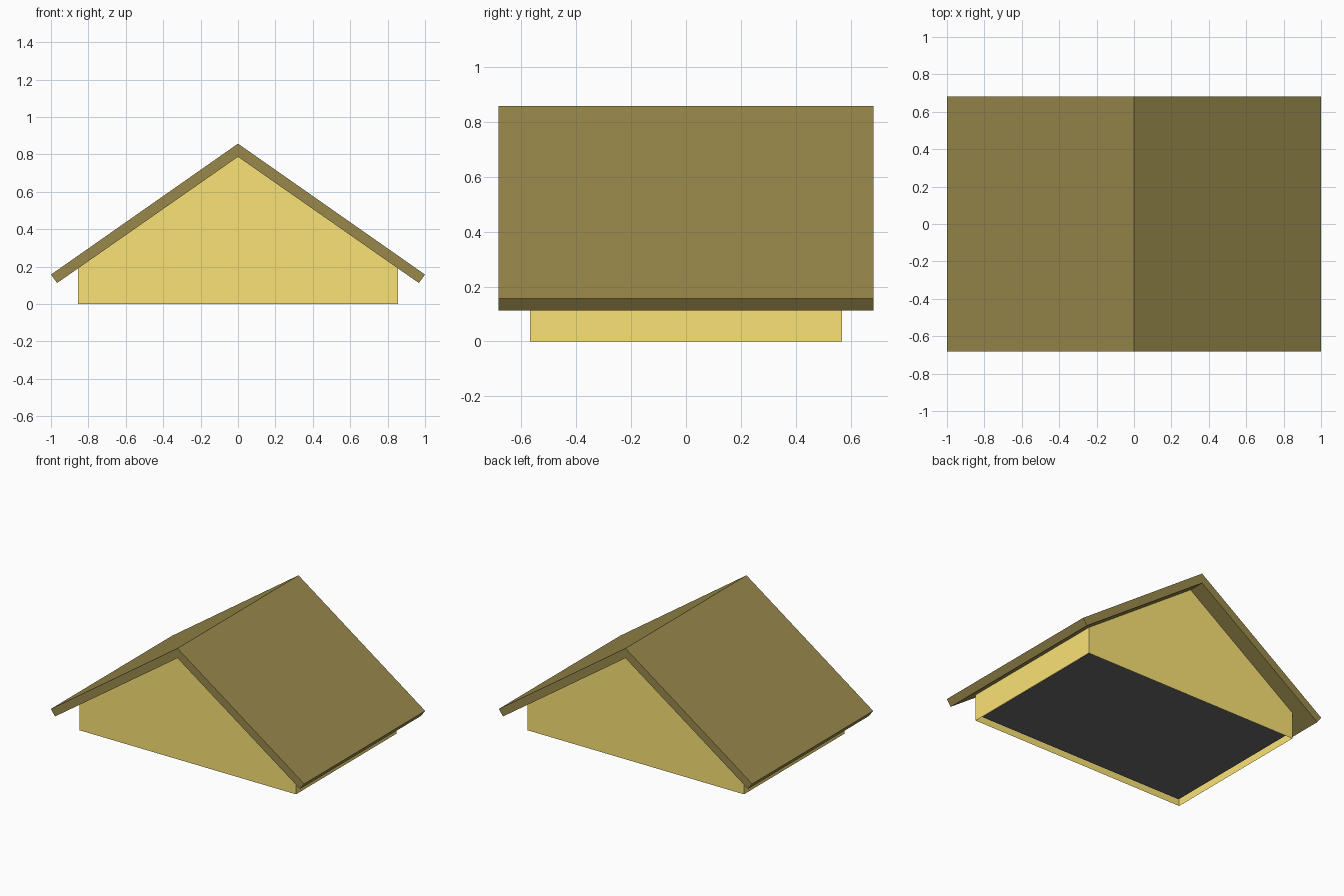
import bpy, bmesh

if "Cube" in bpy.data.objects:
    bpy.data.objects.remove(bpy.data.objects["Cube"])


def material(name, rgb):
    m = bpy.data.materials.new(name)
    m.diffuse_color = (*rgb, 1)
    m.use_nodes = True
    m.node_tree.nodes["Principled BSDF"].inputs["Base Color"].default_value = m.diffuse_color
    return m


def prism(name, profile, depth, mat):
    """Extrude an x-z profile symmetrically along y."""
    bm = bmesh.new()
    face = bm.faces.new([bm.verts.new((x, -depth, z)) for x, z in profile])
    ext = bmesh.ops.extrude_face_region(bm, geom=[face])["geom"]
    verts = [v for v in ext if isinstance(v, bmesh.types.BMVert)]
    bmesh.ops.translate(bm, verts=verts, vec=(0, 2 * depth, 0))
    bmesh.ops.recalc_face_normals(bm, faces=bm.faces)
    me = bpy.data.meshes.new(name)
    bm.to_mesh(me)
    bm.free()
    ob = bpy.data.objects.new(name, me)
    bpy.context.collection.objects.link(ob)
    me.materials.append(mat)
    return ob


yellow = material("wall_yellow", (0.95, 0.76, 0.18))
olive = material("roof_olive", (0.32, 0.25, 0.07))
dark = material("floor_dark", (0.15, 0.15, 0.15))

# Gable walls: pentagonal body open below, so only the roof and floor close it
half = [(0.855, 0), (0.855, 0.195)]
walls = prism("gable_walls", half + [(0, 0.787)] + [(-x, z) for x, z in half[::-1]], 0.567, yellow)
bm = bmesh.new()
bm.from_mesh(walls.data)
shell = [f for f in bm.faces if abs(f.normal.z) > 0.5]
bmesh.ops.delete(bm, geom=shell, context='FACES')
bm.to_mesh(walls.data)
bm.free()

# Roof: bent slab with ends cut square to the slope
side = [(1, 0.157), (0.967, 0.112)]
roof = prism("roof", [(0, 0.857)] + side + [(0, 0.787)] + [(-x, z) for x, z in side[::-1]], 0.682, olive)

# Floor: single dark sheet, slightly inset and raised
bpy.ops.mesh.primitive_plane_add(size=2, location=(0, 0, 0.025))
floor = bpy.context.object
floor.name = "floor"
floor.scale = (0.825, 0.537, 1)
floor.data.materials.append(dark)
